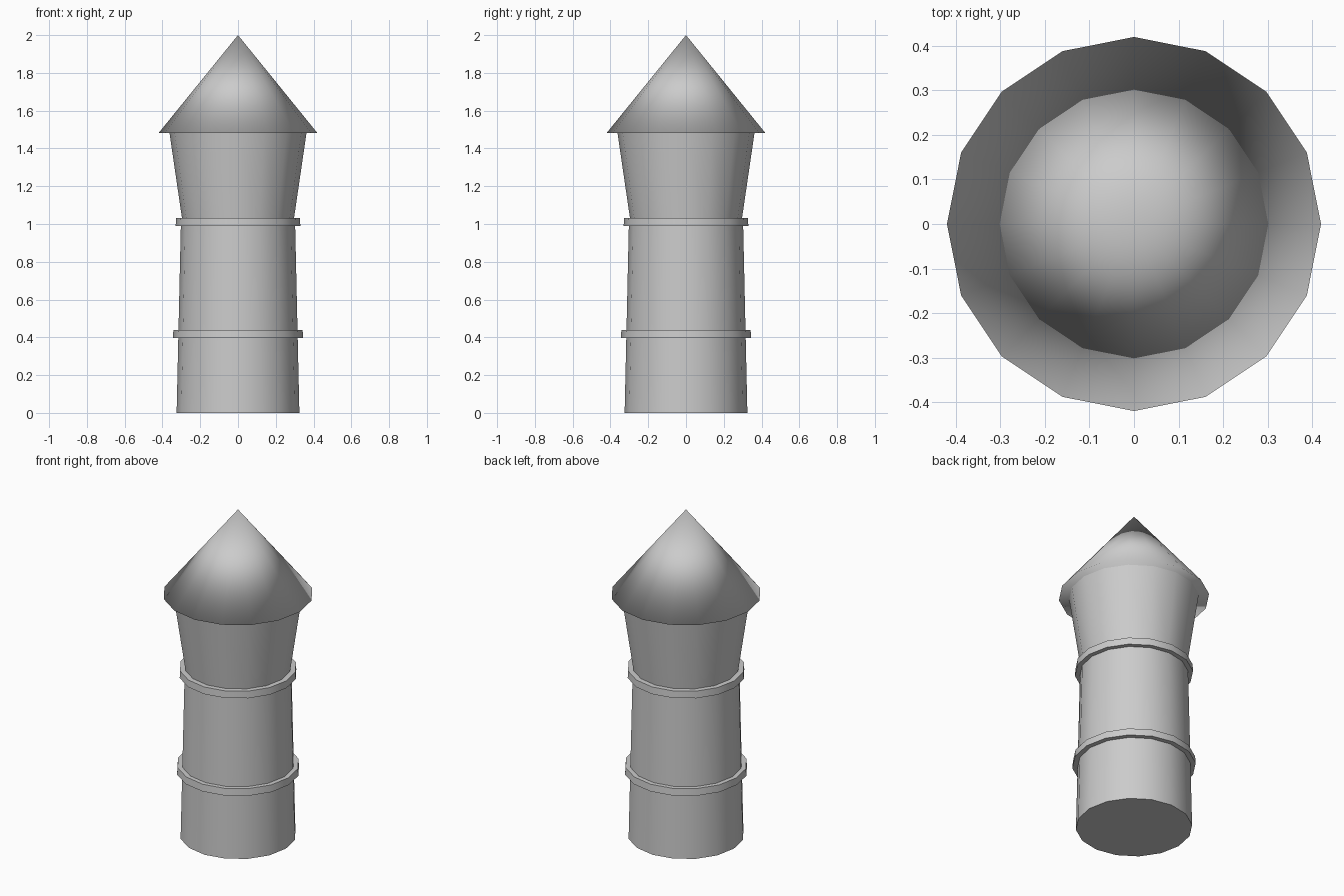
import bpy
import bmesh
from math import radians

SIDES = 16

cube = bpy.data.objects.get("Cube")
if cube:
    bpy.data.objects.remove(cube, do_unlink=True)

# Single grey stone colour
stone = bpy.data.materials.new("grey stone")
stone.use_nodes = True
colour = (0.6, 0.6, 0.6, 1)
stone.diffuse_color = colour
stone.node_tree.nodes["Principled BSDF"].inputs["Base Color"].default_value = colour


def frustum(name, z0, z1, r0, r1, keep_edges=True):
    """Capped 16-sided frustum standing between two heights."""
    bm = bmesh.new()
    bmesh.ops.create_cone(bm, cap_ends=True, segments=SIDES,
                          radius1=r0, radius2=r1, depth=z1 - z0)
    bmesh.ops.translate(bm, verts=bm.verts, vec=(0, 0, (z0 + z1) / 2))
    bmesh.ops.remove_doubles(bm, verts=bm.verts, dist=1e-5)
    bmesh.ops.recalc_face_normals(bm, faces=bm.faces)
    for face in bm.faces:
        face.smooth = True
    if keep_edges:
        for edge in bm.edges:
            edge.smooth = edge.calc_face_angle(0) < radians(30)
    mesh = bpy.data.meshes.new(name)
    bm.to_mesh(mesh)
    bm.free()
    mesh.materials.append(stone)
    obj = bpy.data.objects.new(name, mesh)
    bpy.context.collection.objects.link(obj)
    return obj


# Tapered shaft with two ring bands
frustum("shaft", 0, 1.02, 0.325, 0.302)
frustum("lower_band", 0.397, 0.44, 0.345, 0.342)
frustum("upper_band", 0.99, 1.033, 0.33, 0.328)

# Flared top storey
frustum("flared_top", 1.02, 1.484, 0.295, 0.363)

# Pointed roof, softly shaded all over including its rim
frustum("roof", 1.482, 2, 0.42, 0, keep_edges=False)
